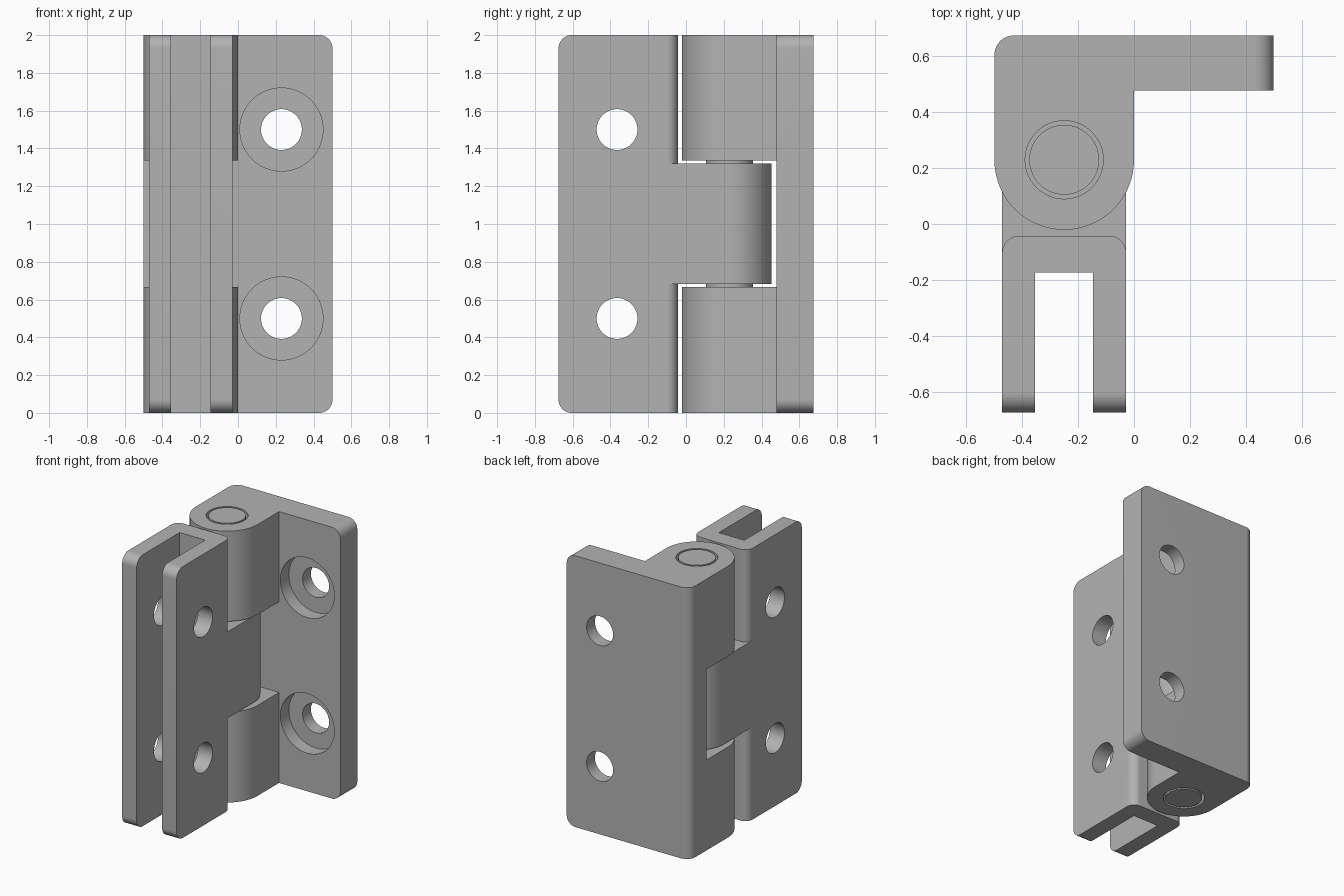
import bpy, bmesh, math
from mathutils import Vector

if "Cube" in bpy.data.objects:
    bpy.data.objects.remove(bpy.data.objects["Cube"])

steel = bpy.data.materials.new("grey_metal")
steel.diffuse_color = (0.45, 0.45, 0.45, 1)
steel.use_nodes = True
steel.node_tree.nodes["Principled BSDF"].inputs["Base Color"].default_value = steel.diffuse_color

PIN_X, PIN_Y, H = -0.25, 0.23, 2.0
HOLE_Z = (0.5, 1.5)


def fillet(corners, steps=16):
    """Turn (u, v, radius) corners into an outline with rounded corners."""
    out = []
    for i, (u, v, r) in enumerate(corners):
        p = Vector((u, v))
        if r == 0:
            out.append(p)
            continue
        a = (Vector(corners[i - 1][:2]) - p).normalized()
        b = (Vector(corners[(i + 1) % len(corners)][:2]) - p).normalized()
        c = p + (a + b) * r          # all corners are square
        for k in range(steps + 1):
            t = k / steps * math.pi / 2
            q = c - b * r * math.cos(t) - a * r * math.sin(t)
            if not out or (q - out[-1]).length > 1e-5:
                out.append(q)
    return out


def circle(u, v, r, n=64):
    return [Vector((u + r * math.cos(2 * math.pi * k / n),
                    v + r * math.sin(2 * math.pi * k / n))) for k in range(n)]


def prism(name, outline, axis, lo, hi):
    """Extrude an outline along an axis from lo to hi."""
    place = {'x': lambda u, v, w: (w, u, v),
             'y': lambda u, v, w: (u, w, v),
             'z': lambda u, v, w: (u, v, w)}[axis]
    bm = bmesh.new()
    ends = [[bm.verts.new(place(p.x, p.y, w)) for p in outline] for w in (lo, hi)]
    for ring in ends:
        bm.faces.new(ring)
    n = len(outline)
    for i in range(n):
        j = (i + 1) % n
        bm.faces.new((ends[0][i], ends[0][j], ends[1][j], ends[1][i]))
    bmesh.ops.recalc_face_normals(bm, faces=bm.faces)
    me = bpy.data.meshes.new(name)
    bm.to_mesh(me)
    bm.free()
    me.materials.append(steel)
    ob = bpy.data.objects.new(name, me)
    bpy.context.collection.objects.link(ob)
    return ob


def combine(ob, other, op):
    """Apply a boolean and remove the tool object."""
    mod = ob.modifiers.new("cut", 'BOOLEAN')
    mod.operation, mod.object, mod.solver = op, other, 'EXACT'
    bpy.context.view_layer.objects.active = ob
    bpy.ops.object.modifier_apply(modifier=mod.name)
    bpy.data.objects.remove(other)


def box(u0, u1, v0, v1):
    return fillet([(u0, v0, 0), (u1, v0, 0), (u1, v1, 0), (u0, v1, 0)])


# Wall leaf: flat plate with a round-nosed barrel block
wall = prism("wall_leaf", fillet([
    (-0.5, 0.675, 0.07), (-0.5, -0.021, 0.25), (0, -0.021, 0.25),
    (0, 0.478, 0), (0.5, 0.478, 0), (0.5, 0.675, 0)]), 'z', 0, H)
# rounded outer corners of the plate
combine(wall, prism("plate_trim", fillet([
    (-0.6, 0, 0), (0.5, 0, 0.07), (0.5, H, 0.07), (-0.6, H, 0)]), 'y', -1, 1), 'INTERSECT')
# gap for the middle knuckle
combine(wall, prism("knuckle_gap", box(-0.7, 0.001, -0.2, 0.478), 'z', 0.667, 1.335), 'DIFFERENCE')
# pin bore
combine(wall, prism("bore", circle(PIN_X, PIN_Y, 0.14), 'z', -0.1, H + 0.1), 'DIFFERENCE')
# counterbored screw holes
for z in HOLE_Z:
    combine(wall, prism("counterbore", circle(0.23, z, 0.22), 'y', 0.4, 0.578), 'DIFFERENCE')
    combine(wall, prism("screw_hole", circle(0.23, z, 0.108), 'y', 0.3, 0.8), 'DIFFERENCE')

# Fork leaf: U-shaped channel with two arms
fork = prism("fork_leaf", fillet([
    (-0.472, -0.675, 0), (-0.354, -0.675, 0), (-0.354, -0.174, 0), (-0.146, -0.174, 0),
    (-0.146, -0.675, 0), (-0.028, -0.675, 0), (-0.028, -0.043, 0.06), (-0.472, -0.043, 0.06)]),
    'z', 0, H)
combine(fork, prism("arm_trim", fillet([
    (-0.675, 0, 0.07), (0.3, 0, 0), (0.3, H, 0), (-0.675, H, 0.07)]), 'x', -1, 1), 'INTERSECT')
# middle knuckle
combine(fork, prism("knuckle", fillet([
    (-0.472, -0.12, 0), (-0.028, -0.12, 0), (-0.028, 0.452, 0.222), (-0.472, 0.452, 0.222)]),
    'z', 0.683, 1.32), 'UNION')
# cross holes through both arms
for z in HOLE_Z:
    combine(fork, prism("cross_hole", circle(-0.365, z, 0.108), 'x', -1, 1), 'DIFFERENCE')

# Hinge pin, one length on each side of the middle knuckle
pins = [prism("lower_pin", circle(PIN_X, PIN_Y, 0.125), 'z', 0, 0.69),
        prism("upper_pin", circle(PIN_X, PIN_Y, 0.125), 'z', 1.313, H)]

for ob in [wall, fork] + pins:
    bpy.ops.object.select_all(action='DESELECT')
    ob.select_set(True)
    bpy.context.view_layer.objects.active = ob
    bpy.ops.object.shade_smooth_by_angle(angle=math.radians(30))
